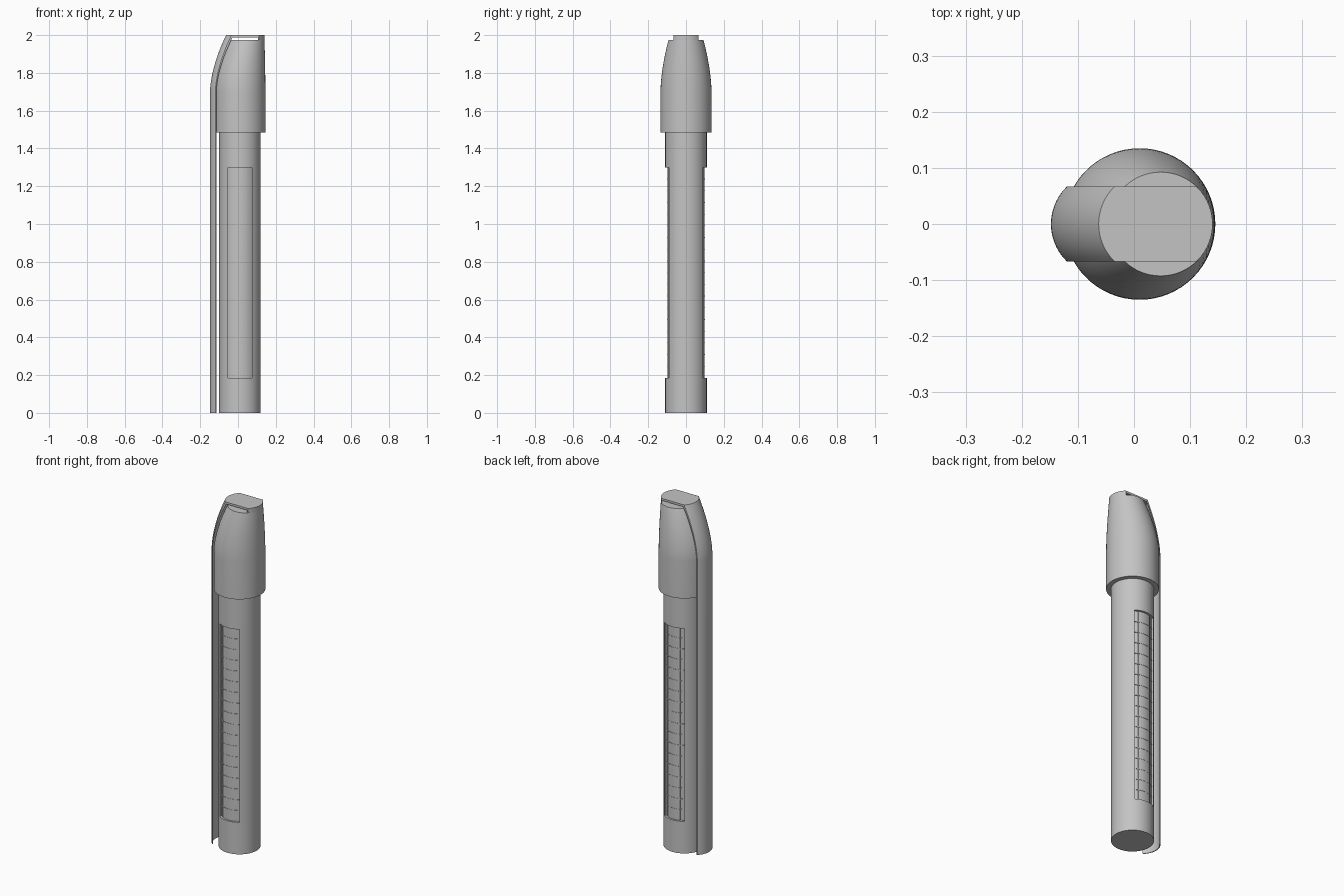
import bpy, bmesh, math

if "Cube" in bpy.data.objects:
    bpy.data.objects.remove(bpy.data.objects["Cube"], do_unlink=True)

GREY = (0.55, 0.55, 0.55, 1)
mat = bpy.data.materials.new("light grey plastic")
mat.use_nodes = True
mat.diffuse_color = GREY
mat.node_tree.nodes["Principled BSDF"].inputs["Base Color"].default_value = GREY

CX = 0.01            # axis of the barrel
BODY_R = 0.11
HALF_W = 0.067       # half width of clip and top plate
CLIP_R = 0.093       # curvature across the clip


def loft(name, sections):
    """Skin closed sections of equal length and cap both ends."""
    bm = bmesh.new()
    rings = [[bm.verts.new(p) for p in s] for s in sections]
    n = len(rings[0])
    for a, b in zip(rings, rings[1:]):
        for i in range(n):
            j = (i + 1) % n
            bm.faces.new((a[i], a[j], b[j], b[i]))
    bm.faces.new(rings[0][::-1])
    bm.faces.new(rings[-1])
    bmesh.ops.recalc_face_normals(bm, faces=bm.faces)
    me = bpy.data.meshes.new(name)
    bm.to_mesh(me)
    bm.free()
    me.polygons.foreach_set("use_smooth", [True] * len(me.polygons))
    me.set_sharp_from_angle(angle=math.radians(30))
    me.materials.append(mat)
    ob = bpy.data.objects.new(name, me)
    bpy.context.collection.objects.link(ob)
    return ob


def prism(name, outline, z0, z1):
    return loft(name, [[(x, y, z) for x, y in outline] for z in (z0, z1)])


def circle(cx, r, n=64):
    return [(cx + r * math.cos(i * math.tau / n), r * math.sin(i * math.tau / n))
            for i in range(n)]


# Barrel ends
prism("barrel_lower", circle(CX, BODY_R), 0, 0.185)
prism("barrel_upper", circle(CX, BODY_R), 1.30, 1.50)


# Barrel middle: two opposite windows with a raised centre strip between grooves
def arc(r, x0, x1, steps=10):
    """Points on the back half of a circle, from x0 to x1 about the axis."""
    xs = [x0 + (x1 - x0) * i / steps for i in range(steps + 1)]
    return [(x, math.sqrt(r * r - x * x)) for x in xs]


WIN, G1, G2 = 0.063, 0.047, 0.037
floor_r, groove_r = 0.099, 0.096
half = (arc(floor_r, WIN, G1, 3) + arc(groove_r, G1, G2, 2) + arc(floor_r, G2, -G2)
        + arc(groove_r, -G2, -G1, 2) + arc(floor_r, -G1, -WIN, 3))
a0 = math.acos(WIN / BODY_R)
side = [(BODY_R * math.cos(a), BODY_R * math.sin(a))
        for a in [math.pi - a0 + 2 * a0 * i / 20 for i in range(21)]]
section = half + side
section += [(-x, -y) for x, y in section]
prism("barrel_window_section", [(x + CX, y) for x, y in section], 0.185, 1.30)

# Fine scale ridges showing in the windows
CELLS = 18
for i in range(1, CELLS):
    z = 0.185 + (1.30 - 0.185) * i / CELLS
    prism(f"scale_ridge_{i}", circle(CX, 0.1005), z - 0.002, z + 0.002)


# Cap: straight skirt, then tapering towards its right side
def ease(z, top):
    return max(0, (z - 1.70) / (top - 1.70)) ** 1.7


def cap_section(z):
    t = ease(z, 1.975)
    r = 0.135 - 0.0425 * t
    return [(x, y, z) for x, y in circle(0.145 - 0.005 * t - r, r)]


cap_heights = [1.485] + [1.70 + 0.275 * i / 16 for i in range(17)]
loft("cap", [cap_section(z) for z in cap_heights])


# Clip: thin curved shell that bends over to the top plate
ys = [HALF_W * (i / 8 - 1) for i in range(17)]


def crown(y):
    return CLIP_R - math.sqrt(CLIP_R ** 2 - y * y)


def clip_section(z):
    t = ease(z, 2.0)
    x = -0.148 + 0.085 * t
    thick = 0.005 + 0.007 * t
    return ([(x + crown(y), y, z) for y in ys]
            + [(x + thick + crown(y), y, z) for y in reversed(ys)])


clip_heights = [0] + [1.70 + 0.30 * i / 20 for i in range(21)]
loft("clip", [clip_section(z) for z in clip_heights])

# Top plate bridging the clip to the far side of the cap
right = [(0.0475 + math.sqrt(0.0925 ** 2 - y * y), y) for y in ys]
left = [(-0.063 + crown(y), y) for y in ys]
prism("top_plate", right + left[::-1], 1.988, 2.0)
prism("plate_support", right + [(x - 0.006, y) for x, y in right[::-1]], 1.97, 1.989)
